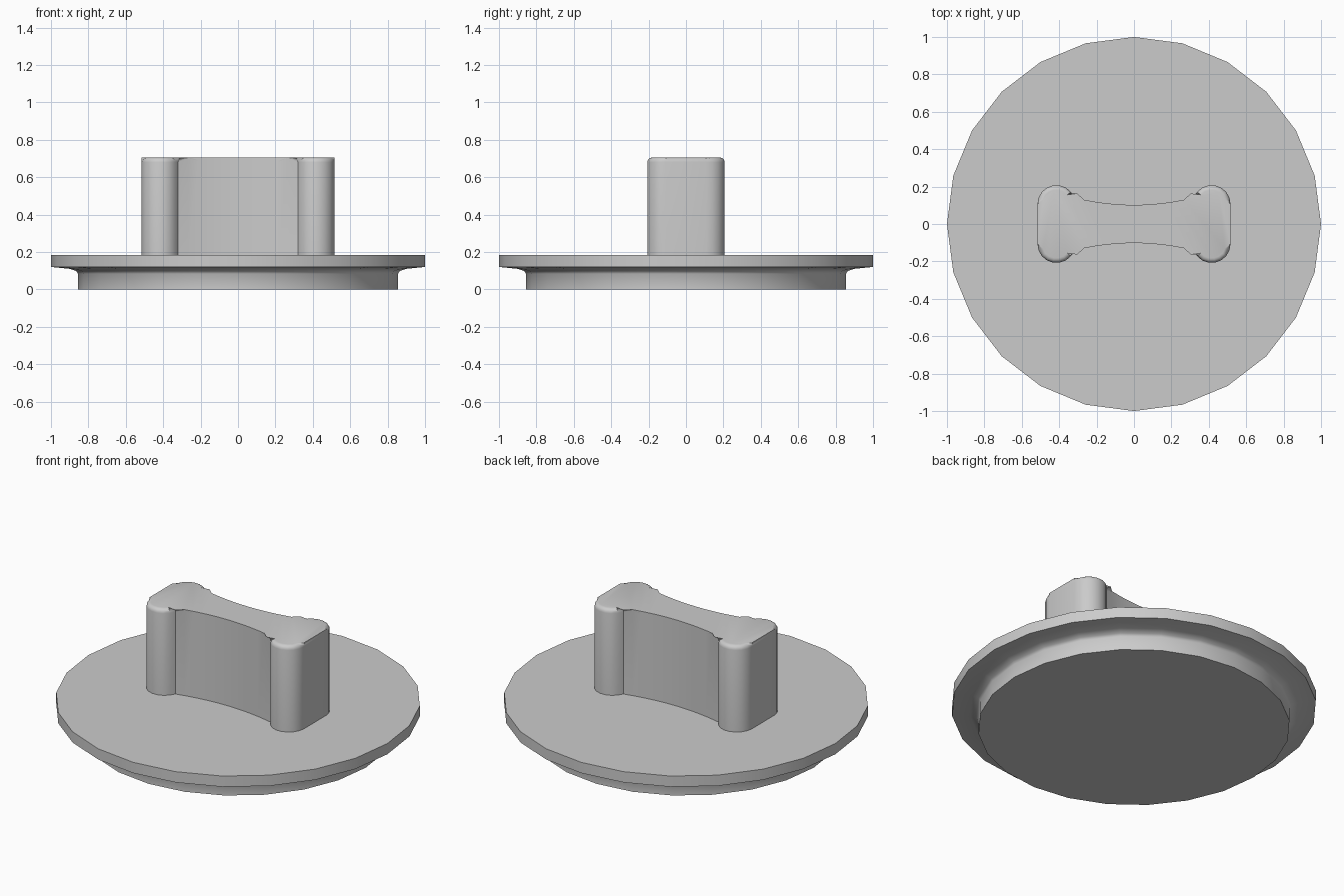
import bpy, bmesh, math

if "Cube" in bpy.data.objects:
    bpy.data.objects.remove(bpy.data.objects["Cube"])

grey = bpy.data.materials.new("plain grey")
grey.diffuse_color = (0.6, 0.6, 0.6, 1)
grey.use_nodes = True
grey.node_tree.nodes["Principled BSDF"].inputs["Base Color"].default_value = grey.diffuse_color


def finish(bm, name, angle):
    bmesh.ops.recalc_face_normals(bm, faces=bm.faces[:])
    me = bpy.data.meshes.new(name)
    bm.to_mesh(me)
    bm.free()
    me.materials.append(grey)
    ob = bpy.data.objects.new(name, me)
    bpy.context.collection.objects.link(ob)
    bpy.ops.object.select_all(action='DESELECT')
    ob.select_set(True)
    bpy.context.view_layer.objects.active = ob
    bpy.ops.object.shade_smooth_by_angle(angle=math.radians(angle))
    return ob


# Lid: 24-sided plug with a flared underside and a wider rim
profile = [(0.855, 0), (0.855, 0.083), (0.865, 0.098), (0.90, 0.11),
           (1.0, 0.12), (1.0, 0.185)]
N = 24
bm = bmesh.new()
rings = [[bm.verts.new((r * math.cos(math.tau * i / N), r * math.sin(math.tau * i / N), z))
          for i in range(N)] for r, z in profile]
for a, b in zip(rings, rings[1:]):
    for i in range(N):
        j = (i + 1) % N
        bm.faces.new((a[i], a[j], b[j], b[i]))
bm.faces.new(rings[0][::-1])
bm.faces.new(rings[-1])
finish(bm, "lid", 40)

# Handle: bone-shaped grip outline, one quarter mirrored to four
quarter = []
for k in range(9):
    t = math.radians(160 * k / 8)
    quarter.append((0.415 + 0.101 * math.cos(t), 0.107 + 0.101 * math.sin(t)))
for k in range(1, 7):
    x = 0.32 * (1 - k / 6)
    quarter.append((x, 0.102 + 0.04 * (x / 0.32) ** 2))
half = quarter + [(-x, y) for x, y in quarter[-2::-1]]
outline = half + [(-x, -y) for x, y in half]

bm = bmesh.new()
low = [bm.verts.new((x, y, 0.18)) for x, y in outline]
top = [bm.verts.new((x, y, 0.705)) for x, y in outline]
n = len(outline)
for i in range(n):
    j = (i + 1) % n
    bm.faces.new((low[i], low[j], top[j], top[i]))
bm.faces.new(low[::-1])
cap = bm.faces.new(top)
# rounded top edge
bmesh.ops.bevel(bm, geom=list(cap.edges), offset=0.025, segments=4,
                profile=0.5, affect='EDGES')
finish(bm, "handle", 35)
